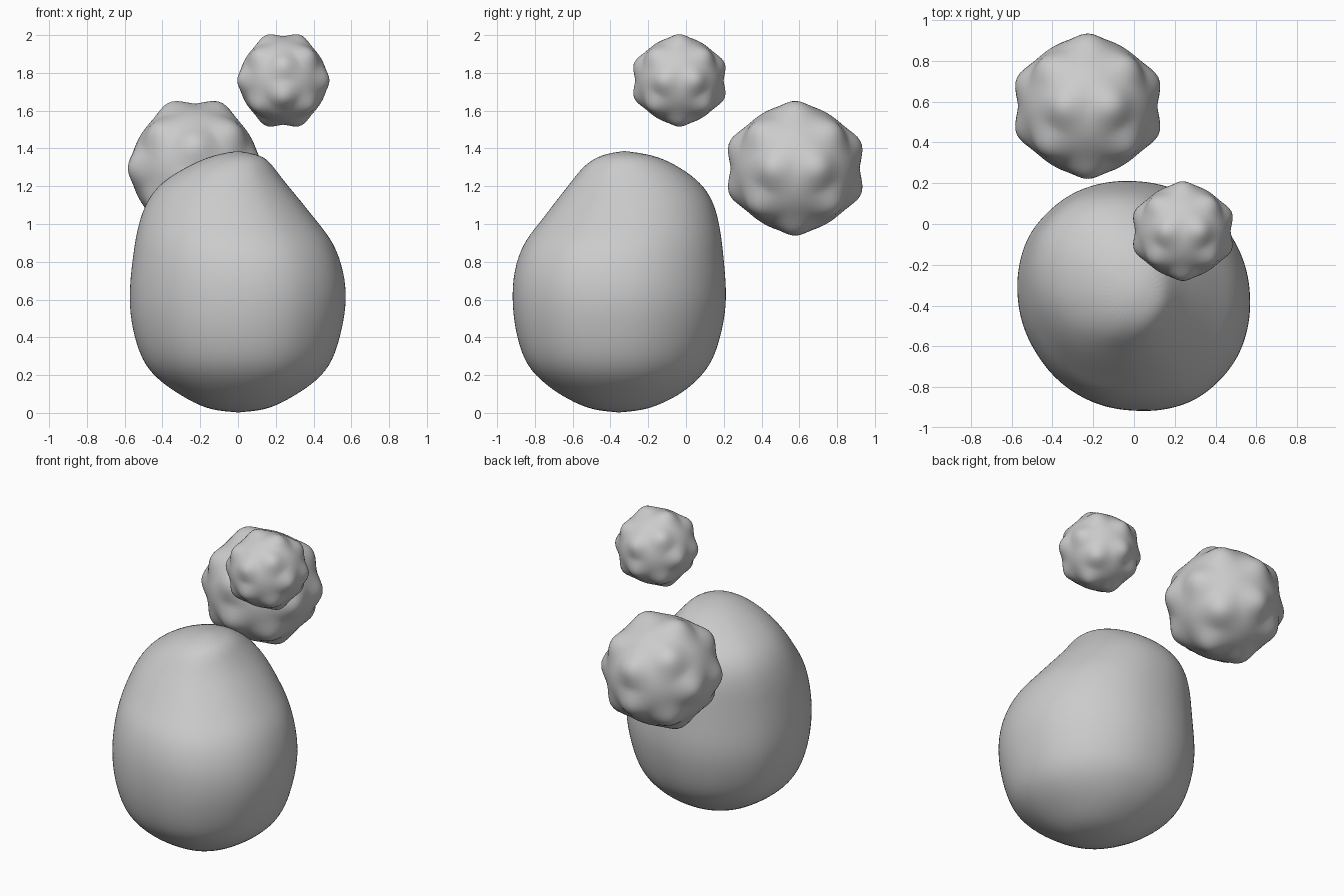
import bpy, bmesh, math
from mathutils import Vector

if "Cube" in bpy.data.objects:
    bpy.data.objects.remove(bpy.data.objects["Cube"])

PHI = (1 + 5 ** 0.5) / 2


def finish(name, bm, loc=(0, 0, 0)):
    for f in bm.faces:
        f.smooth = True
    bmesh.ops.recalc_face_normals(bm, faces=bm.faces)
    me = bpy.data.meshes.new(name)
    bm.to_mesh(me)
    bm.free()
    ob = bpy.data.objects.new(name, me)
    ob.location = loc
    bpy.context.collection.objects.link(ob)
    return ob


# Directions of the twenty soft corners on the small stones (dodecahedron)
corners = [Vector((x, y, z)) for x in (-1, 1) for y in (-1, 1) for z in (-1, 1)]
for s in (-1, 1):
    for t in (-1, 1):
        a, b = s / PHI, t * PHI
        corners += [Vector((a, 0, b)), Vector((b, a, 0)), Vector((0, b, a))]
corners = [c.normalized() for c in corners]


def lumpy_ball(name, loc, radius):
    bm = bmesh.new()
    bmesh.ops.create_icosphere(bm, subdivisions=5, radius=1)
    for v in bm.verts:
        d = v.co.normalized()
        ang = math.degrees(math.acos(min(1, max(d.dot(c) for c in corners))))
        v.co = d * radius * (0.9 + 0.1 * math.exp(-(ang / 14) ** 2))
    return finish(name, bm, loc)


# Two floating round stones
lumpy_ball("small_stone", (0.24, -0.035, 1.76), 0.257)
lumpy_ball("medium_stone", (-0.227, 0.578, 1.295), 0.375)

# Large stone: outline per height (z, x min, x max, y min, y max)
rows = [
    (0.02, -0.17, 0.17, -0.52, -0.19),
    (0.09, -0.30, 0.30, -0.66, -0.04),
    (0.17, -0.42, 0.42, -0.77, 0.06),
    (0.27, -0.51, 0.505, -0.86, 0.145),
    (0.45, -0.563, 0.555, -0.908, 0.197),
    (0.60, -0.578, 0.578, -0.922, 0.217),
    (0.75, -0.567, 0.563, -0.914, 0.207),
    (0.90, -0.547, 0.51, -0.864, 0.192),
    (1.00, -0.527, 0.43, -0.78, 0.177),
    (1.12, -0.487, 0.335, -0.69, 0.147),
    (1.22, -0.41, 0.25, -0.61, 0.08),
    (1.30, -0.28, 0.19, -0.55, -0.03),
    (1.36, -0.15, 0.14, -0.47, -0.15),
]
# Roundness of the cross-section, every 30 degrees
lump = [1.0, 0.995, 1.0, 1.01, 1.05, 1.06, 1.01, 0.975, 0.975, 0.98, 1.03, 1.03]
N = 36
shape = []
for i in range(N):
    k, f = divmod(i * 12 / N, 1)
    r = lump[int(k)] * (1 - f) + lump[(int(k) + 1) % 12] * f
    t = 2 * math.pi * i / N
    shape.append((r * math.cos(t), r * math.sin(t)))


def fit(vals, lo, hi):
    a, b = min(vals), max(vals)
    return [lo + (v - a) / (b - a) * (hi - lo) for v in vals]


bm = bmesh.new()
rings = []
for z, x0, x1, y0, y1 in rows:
    xs = fit([p[0] for p in shape], x0, x1)
    ys = fit([p[1] for p in shape], y0, y1)
    rings.append([bm.verts.new((x, y, z)) for x, y in zip(xs, ys)])
for lo, hi in zip(rings, rings[1:]):
    for i in range(N):
        j = (i + 1) % N
        bm.faces.new((lo[i], lo[j], hi[j], hi[i]))
bottom = bm.verts.new((0, -0.355, 0.0))
top = bm.verts.new((0, -0.33, 1.39))
for i in range(N):
    j = (i + 1) % N
    bm.faces.new((bottom, rings[0][j], rings[0][i]))
    bm.faces.new((top, rings[-1][i], rings[-1][j]))
big = finish("large_stone", bm)
sub = big.modifiers.new("Soften", "SUBSURF")
sub.levels = sub.render_levels = 2
